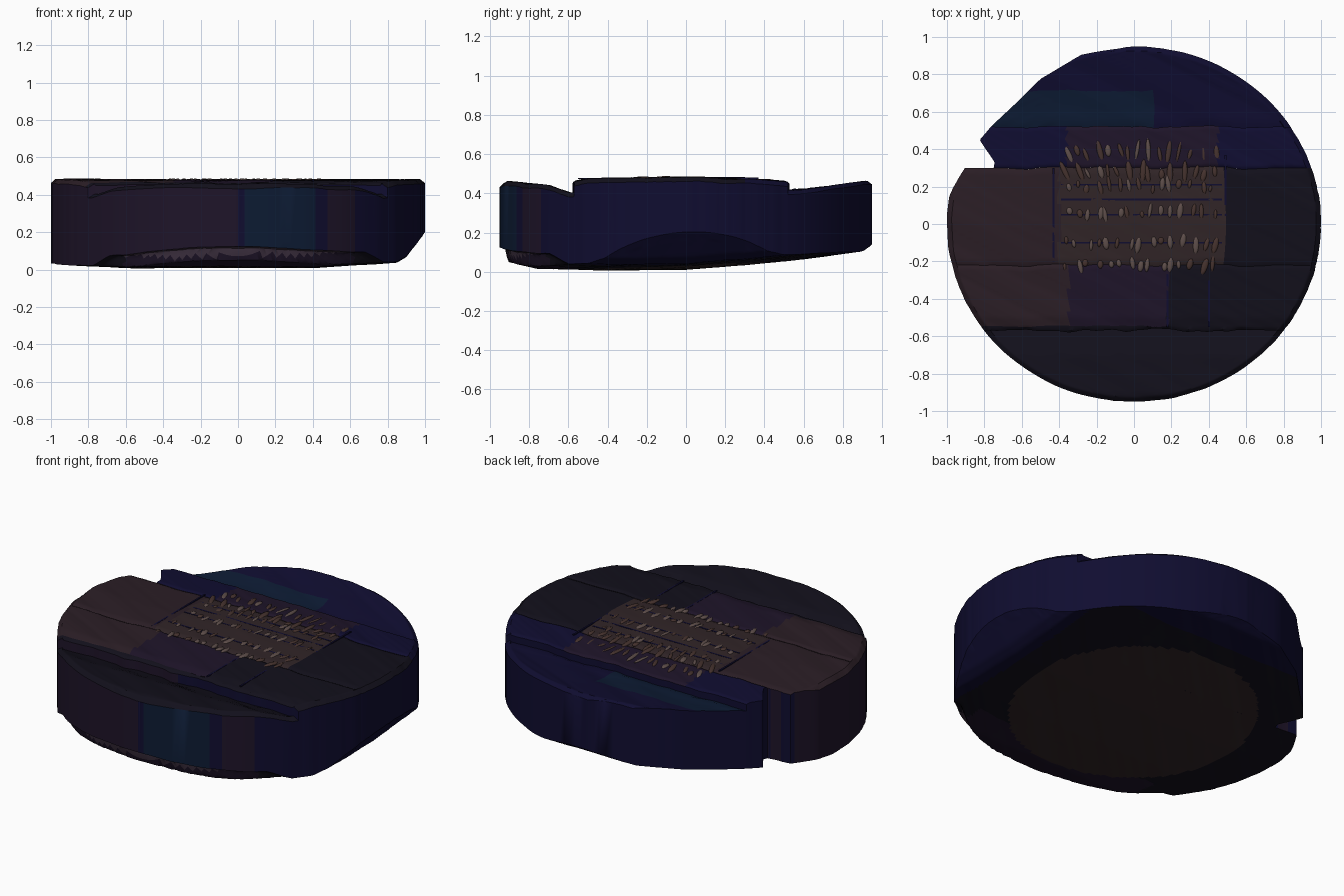
import bpy, bmesh, math, random
from mathutils import Vector, Matrix, noise

if "Cube" in bpy.data.objects:
    bpy.data.objects.remove(bpy.data.objects["Cube"])

random.seed(4)
RY = 0.95
NX, NY = 110, 26

COLORS = {
    "navy": (0.005, 0.004, 0.030), "dark": (0.006, 0.005, 0.011),
    "brown": (0.024, 0.013, 0.019), "umber": (0.030, 0.018, 0.020),
    "teal": (0.004, 0.011, 0.034), "plum": (0.013, 0.007, 0.022),
    "pale": (0.11, 0.075, 0.068), "copper": (0.06, 0.032, 0.027),
    "mauve": (0.055, 0.035, 0.06),
}
MATS = {}
for key, c in COLORS.items():
    MATS[key] = bpy.data.materials.new(key)
    MATS[key].diffuse_color = (*c, 1)
NAMES = list(COLORS)


def lerp_profile(pts, v):
    if v <= pts[0][0]:
        return pts[0][1]
    for (a, za), (b, zb) in zip(pts, pts[1:]):
        if v <= b:
            return za + (zb - za) * (v - a) / (b - a)
    return pts[-1][1]


# Height profiles along y for the tops, and along y and x for the underside
FRONT = [(-.95, .455), (-.9, .46), (-.7, .44), (-.6, .405), (-.57, .405)]
MIDDLE = [(-.57, .46), (-.5, .475), (0, .483), (.3, .472), (.52, .46)]
BACK = [(.52, .42), (.6, .42), (.8, .445), (.95, .468)]
UNDER_Y = [(-.95, .065), (-.9, .05), (-.75, .016), (-.4, .008), (0, .012),
           (.3, .035), (.6, .065), (.9, .105), (.95, .14)]
UNDER_X = [(-1, .02), (-.6, 0), (.4, 0), (.85, .03), (.9, .06), (1, .19)]
NOTCH = [(.3, -.75), (.33, -.745), (.45, -.825), (.52, -.765), (.61, -.672),
         (.77, -.507), (.906, -.28), (.95, -.01)]


def wobble(x, seed):
    return noise.noise(Vector((x * 4, seed, 0))) + .5 * noise.noise(Vector((x * 13, seed, 3)))


def top_color(x, y):
    if y > .52:
        return "teal" if -.75 < x < .1 and y < .72 else "navy"
    if y < -.55:
        return "dark"
    if y > .3:
        return "navy" if x < -.36 or x > .45 else "plum"
    if x > .49:
        return "dark"
    if y < -.22:
        return "dark" if x > .18 else ("brown" if x < -.35 else "plum")
    return "umber" if -.4 < x else "brown"


def plank(name, y0, y1, profile, notched=False):
    bm = bmesh.new()
    a0, a1 = math.asin(max(-1, y0 / RY)), math.asin(min(1, y1 / RY))
    top, bot = [], []
    for j in range(NY + 1):
        y = RY * math.sin(a0 + (a1 - a0) * j / NY)
        half = max(.012, math.sqrt(max(0, 1 - (y / RY) ** 2)))
        left, right = -half, half
        if notched:
            left = lerp_profile(NOTCH, y)
        elif y > .15:
            left += .3 * (y - .15)
        rt, rb = [], []
        for i in range(NX + 1):
            u = math.sin(math.pi * (i / NX - .5))
            x = (left + right) / 2 + (right - left) / 2 * u
            r = math.hypot(x, y / RY)
            yy = y + .022 * wobble(x, 2 + round(y * .9)) * max(0, 1 - r ** 4)
            z = lerp_profile(profile, y) + .006 * wobble(x + y * 2, 7)
            z -= .022 * max(0, (r - .975) / .025)
            # worn groove where neighbouring planks meet
            d = min(abs(y - y0), abs(y - y1))
            if d < .012 and r < .97:
                z -= .008 * (1 - d / .012)
            zb = lerp_profile(UNDER_Y, y) + lerp_profile(UNDER_X, x)
            # undercut along the lower front rim
            if y < -.6 and r > .955:
                zb += .06 * min(1, (r - .955) / .015) * min(1, (-.6 - y) / .1)
            zb = max(0, zb + .005 * wobble(x - y, 9))
            k = 1 + .004 * wobble(x * 2 + y * 3, 5) * (r > .97)
            k = min(k, 1.002)
            rt.append(bm.verts.new((x * k, yy * k, z)))
            rb.append(bm.verts.new((x * k, yy * k, zb)))
        top.append(rt)
        bot.append(rb)

    def face(vs, color):
        bm.faces.new(vs).material_index = NAMES.index(color)

    for j in range(NY):
        for i in range(NX):
            t = (top[j][i], top[j][i+1], top[j+1][i+1], top[j+1][i])
            ym = RY * math.sin(a0 + (a1 - a0) * (j + .5) / NY)
            face(t, top_color((t[0].co.x + t[2].co.x) / 2, ym))
            b = (bot[j+1][i], bot[j+1][i+1], bot[j][i+1], bot[j][i])
            c = b[0].co
            if c.x > .78 or c.y > .75:
                col = "navy"
            elif math.hypot(c.x + .05, c.y + .05) < .68:
                col = "umber"
            elif c.y < -.55 and abs(c.x) < .62:
                col = "mauve" if c.y / RY < -.955 * math.sqrt(1 - c.x ** 2) else "plum"
            else:
                col = "dark"
            face(b, col)

    # side walls around the plank
    ring = [(0, i) for i in range(NX)] + [(j, NX) for j in range(NY)]
    ring += [(NY, i) for i in range(NX, 0, -1)] + [(j, 0) for j in range(NY, 0, -1)]
    for (j, i), (q, p) in zip(ring, ring[1:] + ring[:1]):
        c = top[j][i].co
        col = "plum" if c.y < .3 and c.x < 0 else "navy"
        if c.y < -.6 and .02 < c.x < .4:
            col = "teal"
        if c.y < -.6 and .45 < c.x < .6:
            col = "plum"
        face((bot[j][i], bot[q][p], top[q][p], top[j][i]), col)
    bmesh.ops.recalc_face_normals(bm, faces=bm.faces)
    finish(bm, name)


def finish(bm, name):
    me = bpy.data.meshes.new(name)
    bm.to_mesh(me)
    bm.free()
    for key in NAMES:
        me.materials.append(MATS[key])
    ob = bpy.data.objects.new(name, me)
    bpy.context.collection.objects.link(ob)
    bpy.ops.object.select_all(action='DESELECT')
    ob.select_set(True)
    bpy.context.view_layer.objects.active = ob
    bpy.ops.object.shade_smooth_by_angle(angle=math.radians(35))


plank("front_plank", -RY, -.57, FRONT)
plank("front_middle_plank", -.57, -.22, MIDDLE)
plank("centre_plank", -.22, .30, MIDDLE)
plank("notched_plank", .30, .52, MIDDLE, True)
plank("back_plank", .52, RY, BACK, True)

# Rows of low worn ridges across the middle of the top
bm = bmesh.new()
for row, y in enumerate((-.22, -.10, .06, .20, .27, .38)):
    for n in range(15):
        x = -.36 + n * .056 + random.uniform(-.02, .02)
        length = random.uniform(.018, .05) * (1.4 if row > 3 else 1)
        tilt = -.3 * x + random.uniform(-.2, .2) + (.25 if row > 3 and x < 0 else 0)
        m = (Matrix.Translation((x, y + random.uniform(-.015, .015),
                                 lerp_profile(MIDDLE, y) - .003))
             @ Matrix.Rotation(tilt, 4, 'Z')
             @ Matrix.Diagonal((random.uniform(.009, .018), length, .009, 1)))
        new = bmesh.ops.create_icosphere(bm, subdivisions=2, radius=1, matrix=m)
        pale = random.random() < (.75 if row < 3 else .4) and abs(x) < .35
        for f in {f for v in new["verts"] for f in v.link_faces}:
            f.material_index = NAMES.index("pale" if pale else "copper")
finish(bm, "worn_ridges")

# Thin dark seams along and across the planks
bm = bmesh.new()
SEAMS = [(-.43, .05, .01, .5), (.49, .12, .01, .5), (.18, -.39, .01, .32),
         (.4, -.39, .01, .32), (.04, .13, .86, .01), (.04, -.1, .86, .01),
         (.04, .21, .86, .01), (.04, .05, .86, .008)]
for x, y, sx, sy in SEAMS:
    bmesh.ops.create_cube(bm, size=1, matrix=Matrix.Translation(
        (x, y, lerp_profile(MIDDLE, y) - .002)) @ Matrix.Diagonal((sx, sy, .006, 1)))
finish(bm, "plank_seams")

for m in bpy.data.materials:
    if m.users and not m.is_grease_pencil:
        m.use_nodes = True
        m.node_tree.nodes["Principled BSDF"].inputs["Base Color"].default_value = m.diffuse_color
